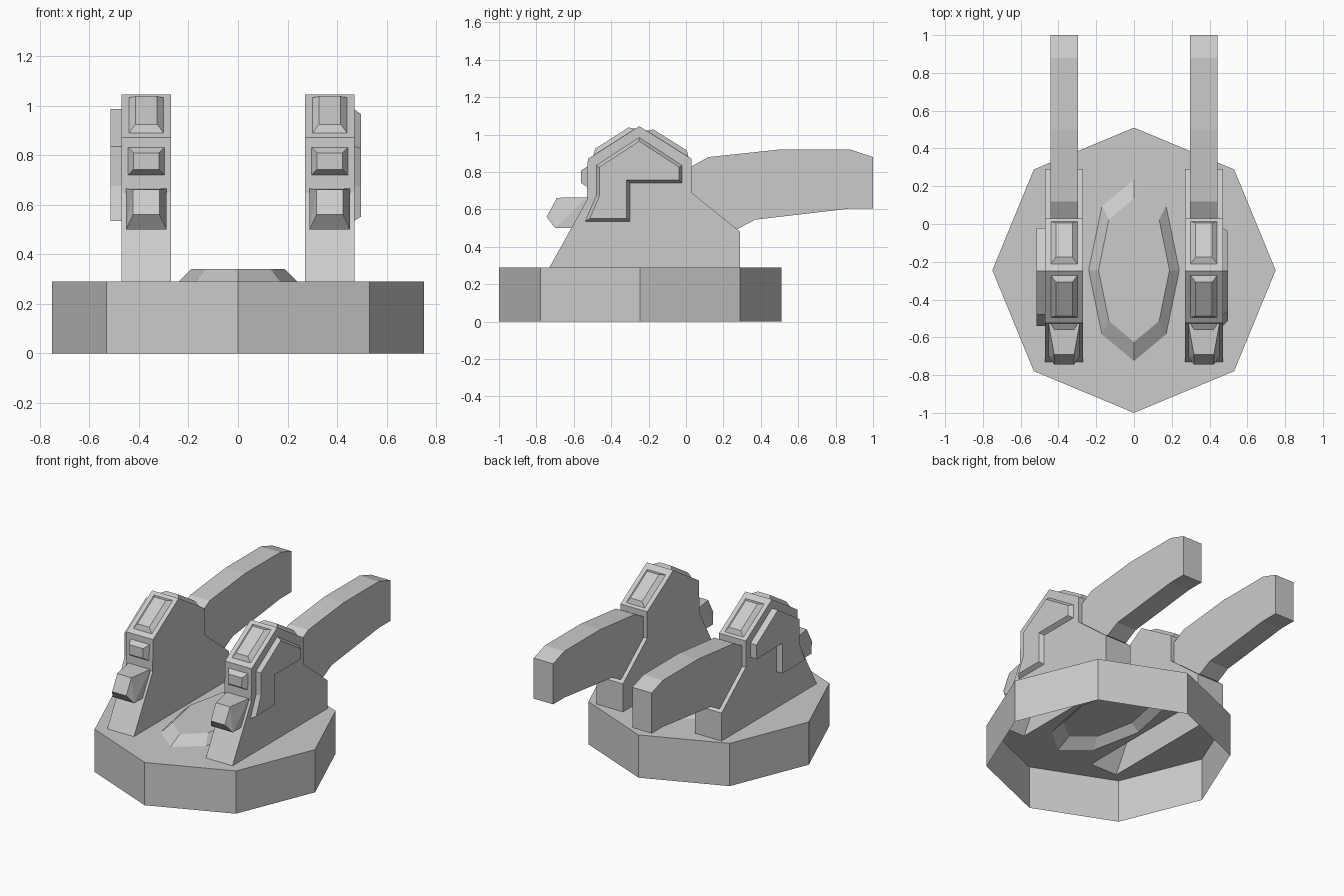
import bpy, bmesh, math
from mathutils import Vector

if "Cube" in bpy.data.objects:
    bpy.data.objects.remove(bpy.data.objects["Cube"])

CX = 0.37      # centre of each tower in x
HW = 0.10      # half width of a tower


def finish(name, bm, recalc=True):
    if recalc:
        bmesh.ops.recalc_face_normals(bm, faces=bm.faces[:])
    me = bpy.data.meshes.new(name)
    bm.to_mesh(me)
    bm.free()
    ob = bpy.data.objects.new(name, me)
    bpy.context.collection.objects.link(ob)
    return ob


def bridge(bm, a, b):
    n = len(a)
    for i in range(n):
        bm.faces.new((a[i], a[(i + 1) % n], b[(i + 1) % n], b[i]))


def prism(name, profile, x0, x1, open_last=False):
    """Extrude a (y, z) profile along x; optionally leave its closing side open."""
    bm = bmesh.new()
    a = [bm.verts.new((x0, y, z)) for y, z in profile]
    b = [bm.verts.new((x1, y, z)) for y, z in profile]
    bm.faces.new(a)
    bm.faces.new(b)
    n = len(a)
    for i in range(n - 1 if open_last else n):
        j = (i + 1) % n
        bm.faces.new((a[i], a[j], b[j], b[i]))
    return finish(name, bm)


def plate(name, pts, outward, thick, depth):
    """Raised plate with bevelled edges on a flat outline."""
    bm = bmesh.new()
    f = bm.faces.new([bm.verts.new(p) for p in pts])
    f.normal_update()
    if f.normal.dot(Vector(outward)) < 0:
        f.normal_flip()
    bmesh.ops.inset_individual(bm, faces=[f], thickness=thick, depth=depth,
                               use_even_offset=True)
    return finish(name, bm, False)


def bump(name, cx, hw, p, q, outward, thick, depth):
    """Rectangular plate between two (y, z) points."""
    pts = [(cx - hw, *p), (cx + hw, *p), (cx + hw, *q), (cx - hw, *q)]
    return plate(name, pts, outward, thick, depth)


# Hollow octagonal base, its top pierced by the towers and the raised centre
bm = bmesh.new()


def ring(rx, ry, z):
    return [bm.verts.new((rx * math.sin(i * math.pi / 4),
                          -0.245 + ry * math.cos(i * math.pi / 4), z)) for i in range(8)]


low, top = ring(0.75, 0.755, 0), ring(0.75, 0.755, 0.29)
bridge(bm, low, top)
dome, cap = ring(0.24, 0.48, 0.29), ring(0.188, 0.38, 0.34)
bridge(bm, dome, cap)
bm.faces.new(cap)
loops = [top, dome]
for s in (-1, 1):
    loops.append([bm.verts.new((s * CX + dx, y, 0.29)) for dx, y in
                  ((-HW, -0.73), (HW, -0.73), (HW, 0.29), (-HW, 0.29))])
edges = []
for lp in loops:
    for i, v in enumerate(lp):
        w = lp[(i + 1) % len(lp)]
        edges.append(bm.edges.get((v, w)) or bm.edges.new((v, w)))
bmesh.ops.triangle_fill(bm, edges=edges, use_beauty=True, normal=(0, 0, 1))
finish("base", bm)

TOWER = [(-0.73, 0.29), (-0.53, 0.65), (-0.525, 0.87), (-0.25, 1.045), (0.03, 0.87),
         (0.03, 0.69), (0.29, 0.48), (0.29, 0.29)]
BARREL = [(0.0, 0.81), (0.03, 0.83), (0.12, 0.88), (0.50, 0.92), (0.88, 0.92), (1.0, 0.88),
          (1.0, 0.605), (0.88, 0.605), (0.37, 0.545), (0.275, 0.495), (0.0, 0.66)]
PANEL = [(-0.54, 0.535), (-0.48, 0.675), (-0.48, 0.835), (-0.25, 0.985), (-0.02, 0.835),
         (-0.02, 0.74), (-0.30, 0.74), (-0.30, 0.535)]


def lerp(a, b, t):
    return (a[0] + (b[0] - a[0]) * t, a[1] + (b[1] - a[1]) * t)


for side, s in (("left", -1), ("right", 1)):
    c = s * CX
    # Tower shell and barrel
    prism(side + "_tower", TOWER, c - HW, c + HW, open_last=True)
    prism(side + "_barrel", BARREL, c - 0.073, c + 0.073)

    # Raised plates on the roof slopes and front face
    peak = TOWER[3]
    bump(side + "_front_roof_plate", c, 0.07, lerp(TOWER[2], peak, 0.11),
         lerp(TOWER[2], peak, 0.92), (0, -1, 1), 0.026, 0.025)
    bump(side + "_back_roof_plate", c, 0.07, lerp(TOWER[4], peak, 0.06),
         lerp(TOWER[4], peak, 0.86), (0, 1, 1), 0.026, 0.025)
    bump(side + "_front_plate", c, 0.073, (-0.526, 0.83), (-0.528, 0.72),
         (0, -1, 0), 0.022, 0.034)

    # Tapered nose block on the front slope
    bm = bmesh.new()
    for y, z, w in ((-0.50, 0.665, 0.082), (-0.53, 0.665, 0.082), (-0.58, 0.50, 0.082),
                    (-0.70, 0.50, 0.082), (-0.69, 0.662, 0.053), (-0.745, 0.56, 0.053)):
        for k in (-1, 1):
            bm.verts.new((c + k * w, y, z))
    bmesh.ops.convex_hull(bm, input=bm.verts[:])
    bmesh.ops.dissolve_limit(bm, angle_limit=0.02, verts=bm.verts[:], edges=bm.edges[:])
    finish(side + "_nose_block", bm)

# Side armour: plain on the left, bevelled on the right
prism("left_side_panel", PANEL, -0.515, -0.465)
plate("right_side_panel", [(0.469, y, z) for y, z in PANEL], (1, 0, 0), 0.017, 0.028)
